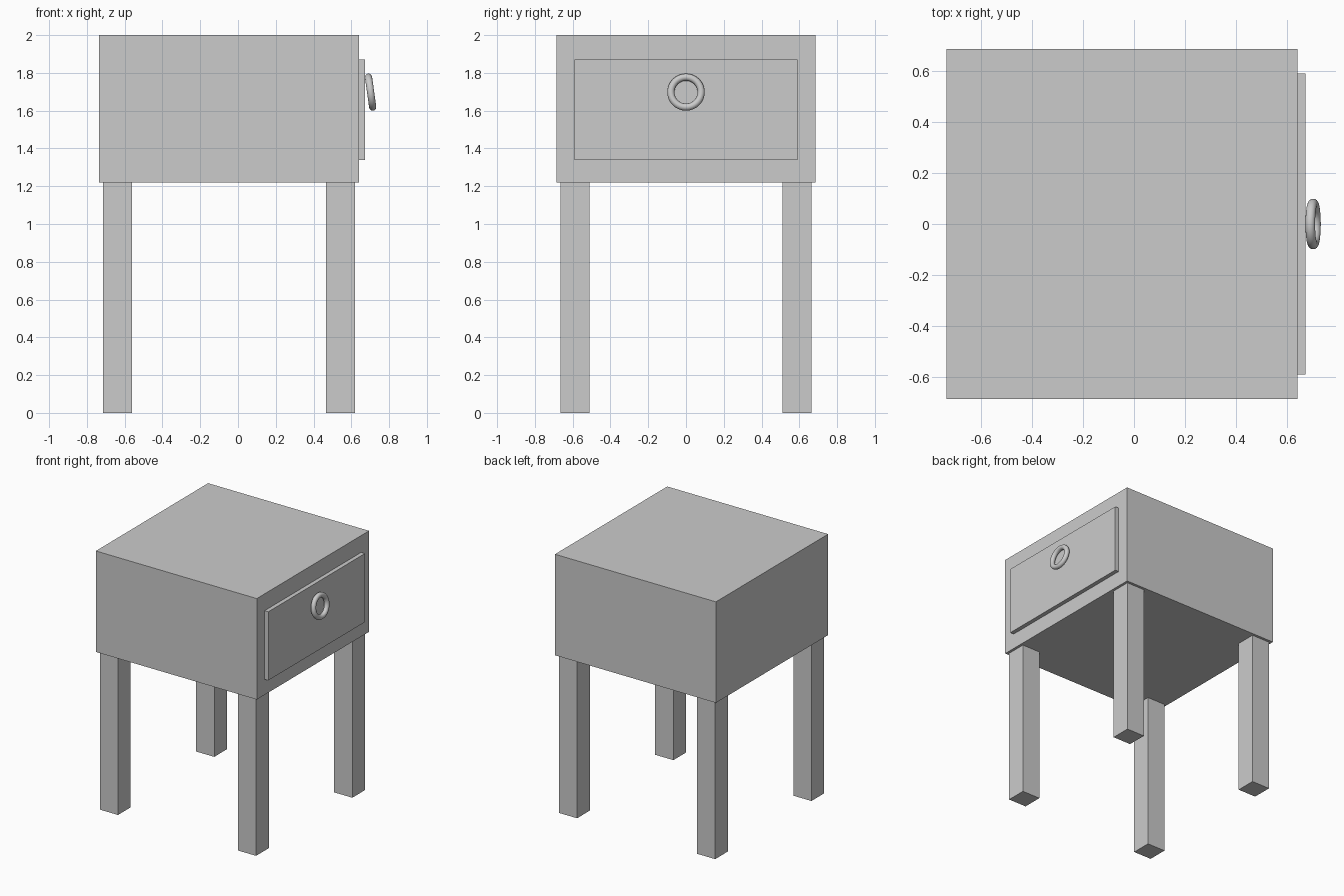
import bpy
import math

default = bpy.data.objects.get("Cube")
if default:
    bpy.data.objects.remove(default, do_unlink=True)

# One plain grey for the whole piece
grey = bpy.data.materials.new("plain grey")
grey.use_nodes = True
colour = (0.6, 0.6, 0.6, 1.0)
grey.diffuse_color = colour
grey.node_tree.nodes["Principled BSDF"].inputs["Base Color"].default_value = colour


def box(name, low, high):
    """Axis-aligned box between two corners."""
    centre = [(a + b) / 2 for a, b in zip(low, high)]
    bpy.ops.mesh.primitive_cube_add(size=1, location=centre)
    obj = bpy.context.object
    obj.name = name
    obj.scale = [b - a for a, b in zip(low, high)]
    bpy.ops.object.transform_apply(location=False, rotation=False, scale=True)
    obj.data.materials.append(grey)
    return obj


UNDERSIDE = 1.22
LEG = 0.155

# Cabinet body and the raised drawer front on its +x side
box("cabinet", (-0.735, -0.685, UNDERSIDE), (0.64, 0.685, 2.0))
box("drawer_front", (0.64, -0.59, 1.34), (0.672, 0.59, 1.87))

# Four square legs, set in slightly from the cabinet edges
for x, x_name in ((-0.715, "inner"), (0.465, "drawer_side")):
    for y, y_name in ((-0.665, "front"), (0.51, "back")):
        box(f"{y_name}_{x_name}_leg", (x, y, 0), (x + LEG, y + LEG, UNDERSIDE))

# Ring pull, hanging with its lower edge tilted outwards
bpy.ops.mesh.primitive_torus_add(
    major_radius=0.08, minor_radius=0.019,
    major_segments=48, minor_segments=16,
    location=(0.702, 0, 1.698), rotation=(0, math.radians(82), 0))
ring = bpy.context.object
ring.name = "ring_pull"
ring.data.materials.append(grey)
bpy.ops.object.shade_smooth()
